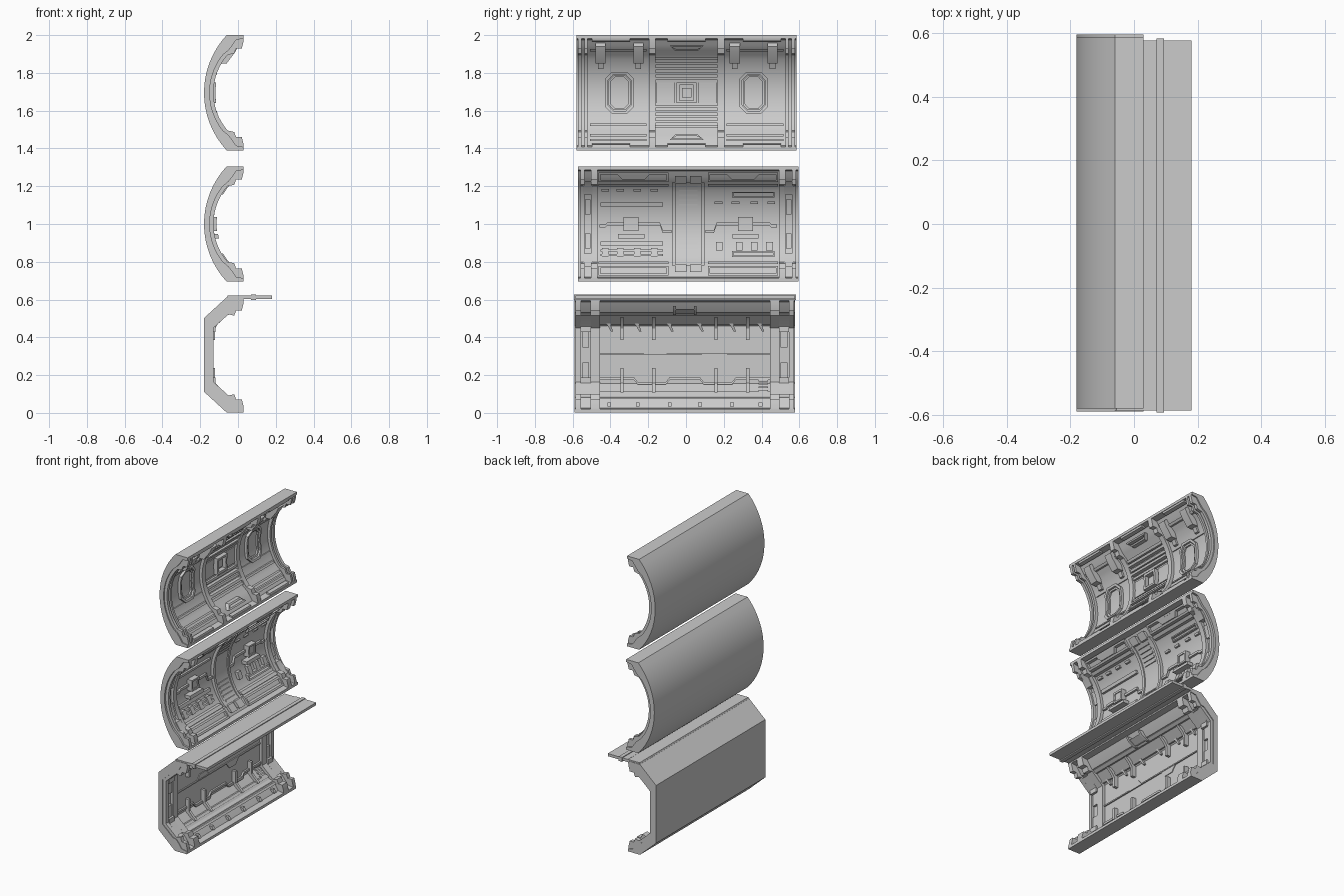
import bpy, math

if "Cube" in bpy.data.objects:
    bpy.data.objects.remove(bpy.data.objects["Cube"])

def mirror(half):
    return half + [(x, -d) for x, d in reversed(half)]

def arc(hx, hz, apex, n):
    s = hx - apex
    R = (hz * hz + s * s) / (2 * s)
    a = math.asin(hz / R)
    return [(apex + R - R * math.cos(a - 2 * a * i / n), R * math.sin(a - 2 * a * i / n)) for i in range(n + 1)]

# Cross-sections as (x, height from panel centre), listed from top to bottom
LIP = [(.03, .305), (.03, .287), (-.01, .28), (-.03, .25), (-.05, .225)]
RIB_LIP = [(.03, .302), (.03, .275), (.02, .235), (-.01, .235), (-.02, .208)]
down = lambda pts: [(x, -d) for x, d in reversed(pts)]
curved = dict(outer=arc(-.06, .305, -.18, 16),
              wall=LIP + arc(-.08, .2, -.15, 16) + down(LIP),
              rib=RIB_LIP + arc(-.055, .2, -.13, 16) + down(RIB_LIP))
boxy = dict(outer=mirror([(-.06, .305), (-.18, .195)]),
            wall=mirror(LIP + [(-.075, .22), (-.15, .152)]),
            rib=mirror(RIB_LIP + [(-.05, .215), (-.13, .143)]))
top = dict(curved, z=1.695, y=.003)
mid = dict(curved, z=1.0, y=.012)
low = dict(boxy, z=.307, y=-.006)
HALF = .583

def make(name, verts, faces):
    me = bpy.data.meshes.new(name)
    me.from_pydata(verts, [], faces)
    me.update()
    ob = bpy.data.objects.new(name, me)
    bpy.context.collection.objects.link(ob)
    return ob

def prism(p, name, pts, y0, y1):
    n = len(pts)
    v = [(x, p['y'] + y, p['z'] + d) for y in (y0, y1) for x, d in pts]
    f = [(i, (i + 1) % n, n + (i + 1) % n, n + i) for i in range(n)]
    make(name, v, f + [tuple(reversed(range(n))), tuple(range(n, 2 * n))])

def wall_x(p, d):
    w = p['wall']
    for (xa, a), (xb, b) in zip(w, w[1:]):
        if a >= d >= b and a > b:
            return xa + (xb - xa) * (a - d) / (a - b)
    return w[0][0]

def block(p, name, y, d, wy, wd, h):
    """Raised block following the wall curve."""
    n = max(1, int(wd / .025))
    ds = [d + wd / 2 - wd * i / n for i in range(n + 1)]
    pts = [(wall_x(p, e) + h, e) for e in ds] + [(wall_x(p, e) - .008, e) for e in reversed(ds)]
    prism(p, name, pts, y - wy / 2, y + wy / 2)

def dense(poly, step=.03):
    out = []
    for (a, b), (c, d) in zip(poly, poly[1:] + poly[:1]):
        n = max(1, round(abs(d - b) / step))
        out += [(a + (c - a) * i / n, b + (d - b) * i / n) for i in range(n)]
    return out

def lift(p, poly, h):
    return [(wall_x(p, d) + h, p['y'] + y, p['z'] + d) for y, d in poly]

def plate(p, name, poly, h):
    n = len(poly)
    f = [(i, (i + 1) % n, n + (i + 1) % n, n + i) for i in range(n)]
    make(name, lift(p, poly, -.006) + lift(p, poly, h), f + [tuple(range(n, 2 * n))])

def ring(p, name, poly, inset, h):
    """Raised frame around a (y, height) outline."""
    cy = (min(q[0] for q in poly) + max(q[0] for q in poly)) / 2
    cd = (min(q[1] for q in poly) + max(q[1] for q in poly)) / 2
    sy = 1 - inset / (max(q[0] for q in poly) - cy)
    sd = 1 - inset / (max(q[1] for q in poly) - cd)
    o = dense(poly)
    i = [(cy + (y - cy) * sy, cd + (d - cd) * sd) for y, d in o]
    n = len(o)
    v = lift(p, o, -.006) + lift(p, o, h) + lift(p, i, h) + lift(p, i, -.006)
    make(name, v, [(k * n + j, k * n + (j + 1) % n, (k + 1) * n + (j + 1) % n, (k + 1) * n + j)
                   for k in range(3) for j in range(n)])

def rect(y, d, wy, wd, c=0):
    a, b = wy / 2, wd / 2
    if not c:
        return [(y - a, d - b), (y + a, d - b), (y + a, d + b), (y - a, d + b)]
    return [(y - a + c, d - b), (y + a - c, d - b), (y + a, d - b + c), (y + a, d + b - c),
            (y + a - c, d + b), (y - a + c, d + b), (y - a, d + b - c), (y - a, d - b + c)]

def strip(p, name, pts, w, h):
    plate(p, name, [(y, d - w / 2) for y, d in pts] + [(y, d + w / 2) for y, d in reversed(pts)], h)

def rib(p, name, y0, y1):
    prism(p, name, p['rib'] + [(x - .008, d) for x, d in reversed(p['wall']) if abs(d) < .281], y0, y1)

# Shells
for p, name in ((top, 'upper'), (mid, 'middle'), (low, 'lower')):
    prism(p, name + '_shell', p['outer'] + p['wall'][::-1], -HALF, HALF)

# Upper panel
for s in (-1, 1):
    for a, b in ((.525, .54), (.555, .575), (.165, .2)):
        rib(top, 'upper_rib', *sorted((s * a, s * b)))
    for y in (.255, .455):
        prism(top, 'clamp', [(-.03, .27), (0, .245), (-.015, .215), (-.06, .155), (-.1, .155), (-.07, .25)],
              s * y - .027, s * y + .027)
        block(top, 'clamp_foot', s * y, .15, .03, .05, .015)
    ring(top, 'window_frame', rect(s * .355, 0, .15, .22, .035), .014, .018)
    ring(top, 'window_inner_frame', rect(s * .355, 0, .115, .185, .028), .01, .01)
    for d, h in ((.225, .012), (.11, .006), (-.115, .006), (-.17, .01), (-.225, .015), (-.25, .012)):
        block(top, 'bay_rail', s * .362, d, .3, .012, h)
    # Handles at the top and bottom of the centre bay
    ring(top, 'handle', [(-.09, s * .25), (.09, s * .25), (.06, s * .222), (-.06, s * .222)], .008, .025)
    for i in range(5):
        block(top, 'slat', 0, s * (.075 + i * .026), .33, .014, .022 if i % 2 else .014)
    for y in (-.4, 0, .4):
        prism(top, 'lip_notch', [(0, s * .29), (.028, s * .29), (.024, s * .275), (0, s * .27)], y - .1, y + .1)
ring(top, 'centre_frame', rect(0, 0, .105, .11), .015, .03)
block(top, 'centre_plate', 0, 0, .05, .05, .015)
for s in (-1, 1):
    block(top, 'centre_side_panel', s * .11, 0, .1, .11, .008)

# Middle panel
for s in (-1, 1):
    for a, b in ((.55, .57), (.48, .515)):
        rib(mid, 'middle_rib', *sorted((s * a, s * b)))
    block(mid, 'centre_rib_edge', s * .077, 0, .02, .44, .02)
    for t in (-1, 1):
        block(mid, 'rib_clamp', s * .532, t * .19, .05, .07, .03)
        block(mid, 'rib_pad', s * .532, t * .09, .03, .08, .012)
        ring(mid, 'locker_frame', rect(s * .29, t * .247, .37, .05), .01, .02)
        block(mid, 'locker_ledge', s * .29, t * .205, .37, .015, .02)
        block(mid, 'centre_cap', s * .04, t * .235, .06, .04, .025)
    plate(mid, 'locker_hood', [(s * .2, .265), (s * .38, .265), (s * .35, .235), (s * .23, .235)], .02)
    # Conduit and control box
    strip(mid, 'conduit', [(s * .47, -.01), (s * .44, -.01), (s * .43, 0), (s * .15, 0), (s * .135, -.04), (s * .09, -.04)], .016, .014)
    block(mid, 'control_box', s * .303, 0, .055, .055, .03)
    ring(mid, 'control_box_frame', rect(s * .303, 0, .078, .075), .012, .036)
    block(mid, 'control_shelf', s * .303, -.065, .14, .022, .04)
block(mid, 'centre_rib', 0, 0, .14, .44, .012)
for i in range(5):
    for d in (-.2 + i * .025, .1 + i * .025):
        block(mid, 'centre_slat', 0, d, .1, .01, .018)
for y in (-.44, -.36, -.27, -.18):
    block(mid, 'switch', y, .178, .04, .012, .012)
    block(mid, 'lower_switch', y, -.15, .035, .045, .018)
for d in (.103, -.103, -.14, -.165):
    block(mid, 'left_bar', -.3, d, .33, .02 if d > -.12 else .01, .014)
for y in (.16, .25, .35, .44):
    block(mid, 'switch', y, .113, .04, .012, .012)
for y in (.165, .27, .35, .43):
    block(mid, 'socket', y, -.118, .035, .045, .02)
ring(mid, 'right_bar', rect(.345, .155, .225, .028), .006, .014)
ring(mid, 'right_lower_bar', rect(.345, -.158, .225, .032), .008, .018)

# Lower panel
for s in (-1, 1):
    for a, b in ((.55, .578), (.45, .5)):
        rib(low, 'lower_rib', *sorted((s * a, s * b)))
    for t in (-1, 1):
        block(low, 'rib_clamp', s * .525, t * .165, .055, .09, .03)
        block(low, 'rib_pad', s * .525, t * .08, .035, .08, .015)
    for y in (.165, .333):
        block(low, 'upper_fin', s * y, .14, .018, .12, .028)
        block(low, 'lower_fin', s * y, -.135, .018, .13, .028)
    for y in (.08, .25, .4):
        block(low, 'floor_cleat', s * y, -.262, .02, .02, .02)
        plate(low, 'wall_brace', [(s * y - .015, .165), (s * y + .005, .165), (s * y + .02, .125), (s * y + .008, .125)], .012)
    strip(low, 'stepped_trim', [(s * .45, -.125), (s * .27, -.125), (s * .25, -.15), (s * .1, -.15), (s * .08, -.125), (0, -.125)], .014, .012)
    plate(low, 'hatch_tab', [(s * .09, 0), (s * .225, 0), (s * .19, -s * .04), (s * .125, -s * .04)], .005)
    block(low, 'ceiling_bracket_side', s * .055, .235, .015, .05, .03)
block(low, 'ceiling_bracket', 0, .23, .1, .025, .025)
block(low, 'wall_seam', 0, .004, .9, .008, .008)
for d in (.215, .165, -.2, -.235):
    block(low, 'long_rail', 0, d, .9, .012, .01)
for i in range(4):
    block(low, 'vent_slat', .415, -.19 + i * .018, .05, .008, .014)

# Lid sticking out above the lower panel
prism(low, 'lid', [(.03, .315), (.18, .315), (.18, .297), (.03, .297)], -.58, .583)
prism(low, 'lid_ridge', [(.07, .32), (.095, .32), (.095, .29), (.07, .29)], -.586, .589)
prism(low, 'lid_back', [(-.06, .303), (-.055, .314), (.032, .314), (.032, .296), (-.02, .29)], -.58, .58)

# Consistent normals and soft curves
import bmesh
for ob in bpy.data.objects:
    bm = bmesh.new()
    bm.from_mesh(ob.data)
    bmesh.ops.recalc_face_normals(bm, faces=bm.faces)
    bm.to_mesh(ob.data)
    bm.free()
    ob.select_set(True)
    bpy.context.view_layer.objects.active = ob
bpy.ops.object.shade_smooth_by_angle(angle=math.radians(25))
